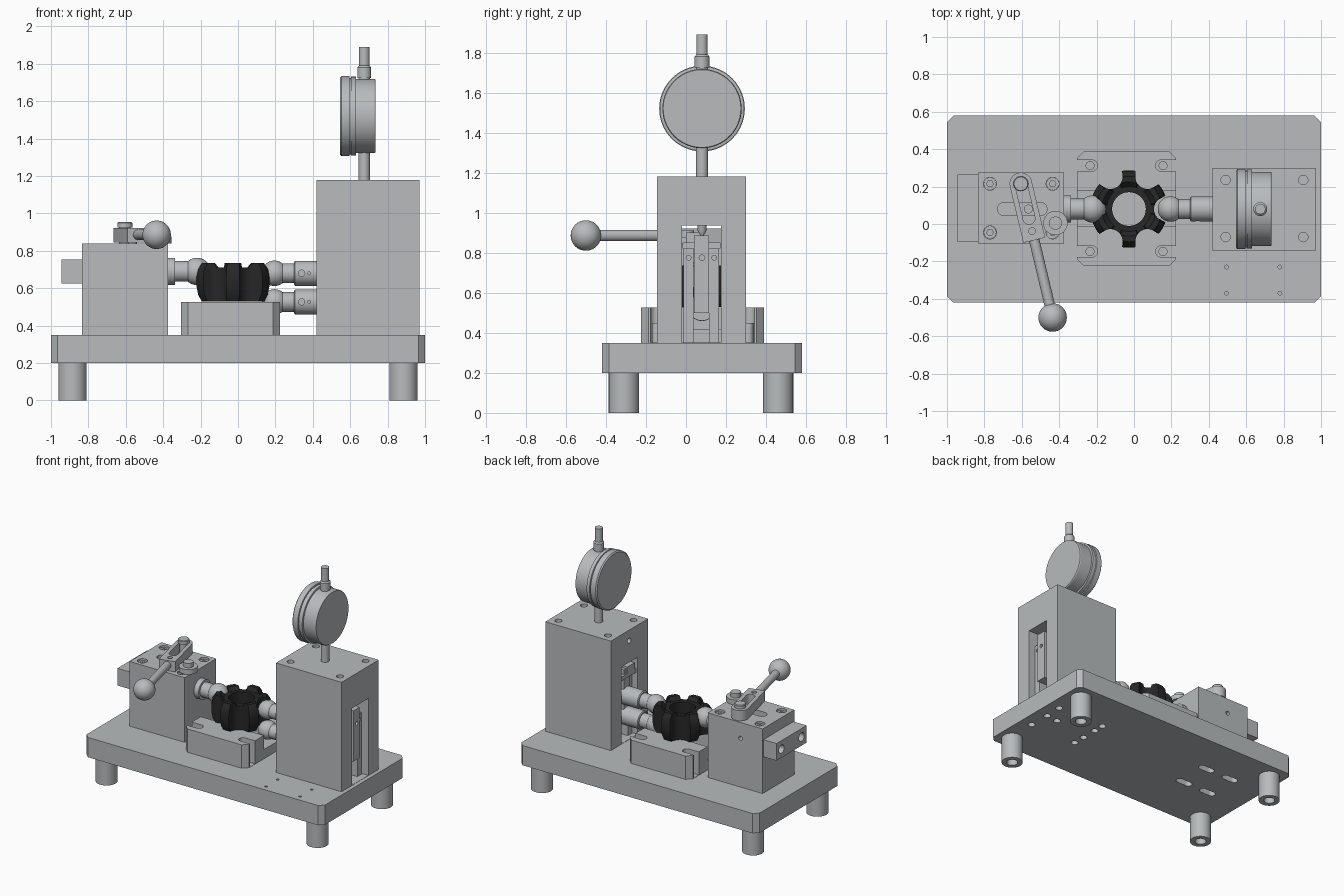
import bpy, bmesh, math
from mathutils import Vector

if "Cube" in bpy.data.objects:
    bpy.data.objects.remove(bpy.data.objects["Cube"])


def material(name, col):
    m = bpy.data.materials.new(name)
    m.use_nodes = True
    m.diffuse_color = (*col, 1)
    m.node_tree.nodes["Principled BSDF"].inputs["Base Color"].default_value = (*col, 1)
    return m


STEEL = material("steel grey", (0.48, 0.50, 0.51))
BLACK = material("black rubber", (0.02, 0.02, 0.02))
CY = 0.08          # shared centre line of the mechanism


def finish(name, bm, mat=STEEL, smooth=True):
    bmesh.ops.recalc_face_normals(bm, faces=bm.faces[:])
    me = bpy.data.meshes.new(name)
    bm.to_mesh(me)
    bm.free()
    me.materials.append(mat)
    ob = bpy.data.objects.new(name, me)
    bpy.context.collection.objects.link(ob)
    if smooth:
        shade(ob)
    return ob


def shade(ob):
    bpy.ops.object.select_all(action='DESELECT')
    ob.select_set(True)
    bpy.context.view_layer.objects.active = ob
    bpy.ops.object.shade_smooth_by_angle(angle=math.radians(32))


def prism(name, pts, z0, z1):
    """Vertical extrusion of an xy outline."""
    bm = bmesh.new()
    face = bm.faces.new([bm.verts.new((x, y, z0)) for x, y in pts])
    top = bmesh.ops.extrude_face_region(bm, geom=[face])["geom"]
    bmesh.ops.translate(bm, vec=(0, 0, z1 - z0),
                        verts=[v for v in top if isinstance(v, bmesh.types.BMVert)])
    return finish(name, bm)


def box(name, x0, x1, y0, y1, z0, z1, cut=0):
    """Box with optional chamfered upright corners."""
    c = cut
    pts = [(x0 + c, y0), (x1 - c, y0), (x1, y0 + c), (x1, y1 - c),
           (x1 - c, y1), (x0 + c, y1), (x0, y1 - c), (x0, y0 + c)]
    return prism(name, pts if c else [(x0, y0), (x1, y0), (x1, y1), (x0, y1)], z0, z1)


def stadium(name, a, b, r, z0, z1, n=14):
    """Upright slot shape between two xy points."""
    ang = math.atan2(b[1] - a[1], b[0] - a[0])
    pts = []
    for (cx, cy), start in ((b, ang - math.pi / 2), (a, ang + math.pi / 2)):
        pts += [(cx + r * math.cos(start + math.pi * i / n),
                 cy + r * math.sin(start + math.pi * i / n)) for i in range(n + 1)]
    return prism(name, pts, z0, z1)


def lathe(name, start, direction, profile, n=40):
    """Turn (distance, radius) steps about an axis, with capped ends."""
    bm = bmesh.new()
    q = Vector(direction).to_track_quat('Z', 'Y')
    rings = [[bm.verts.new(Vector(start) + q @ Vector((r * math.cos(2 * math.pi * i / n),
                                                      r * math.sin(2 * math.pi * i / n), d)))
              for i in range(n)] for d, r in profile]
    for lo, hi in zip(rings, rings[1:]):
        for i in range(n):
            j = (i + 1) % n
            bm.faces.new((lo[i], lo[j], hi[j], hi[i]))
    bm.faces.new(rings[0])
    bm.faces.new(rings[-1])
    return finish(name, bm)


def rod(name, start, direction, length, r, n=32):
    return lathe(name, start, direction, [(0, r), (length, r)], n)


def ball(name, centre, r):
    bm = bmesh.new()
    bmesh.ops.create_uvsphere(bm, u_segments=32, v_segments=20, radius=r)
    bmesh.ops.translate(bm, vec=centre, verts=bm.verts[:])
    return finish(name, bm)


def carve(ob, cutters):
    for c in cutters:
        mod = ob.modifiers.new("cut", 'BOOLEAN')
        mod.operation, mod.solver, mod.object = 'DIFFERENCE', 'EXACT', c
        bpy.context.view_layer.objects.active = ob
        bpy.ops.object.modifier_apply(modifier=mod.name)
        bpy.data.objects.remove(c)
    shade(ob)


X, Y, Z = (1, 0, 0), (0, 1, 0), (0, 0, 1)


def drill(x, y, z, r, depth, axis=Z):
    return rod("hole_cutter", (x, y, z), axis, depth, r, 20)


# Base plate with screw holes and underside slots
base = box("base_plate", -1, 1, -0.42, 0.58, 0.2, 0.35, 0.035)
cuts = [drill(x, y, 0.3, 0.01, 0.1) for x in (0.495, 0.78) for y in (-0.23, -0.37)]
cuts += [drill(x, y, 0.15, 0.026, 0.13) for x in (0.5, 0.905) for y in (-0.07, 0.24)]
cuts += [drill(x, y, 0.15, 0.026, 0.13) for x, y in ((0.5, 0.03), (0.5, 0.155), (0.9, 0.1), (0.8, 0.09))]
cuts += [stadium("slot_cutter", (x - 0.04, y), (x + 0.04, y), 0.027, 0.15, 0.28)
         for x in (-0.47, -0.69) for y in (0, 0.25)]
carve(base, cuts)

# Feet
for x in (-0.885, 0.885):
    for y in (-0.31, 0.46):
        foot = rod("foot", (x, y, 0), Z, 0.2, 0.076)
        carve(foot, [drill(x, y, -0.05, 0.04, 0.15)])

# Right tower, with a tall slot running through it
tower = box("tower", 0.42, 0.97, -0.145, 0.3, 0.35, 1.18)
cuts = [box("slot_cutter", 0.3, 1.1, -0.02, 0.175, 0.352, 0.935)]
cuts += [drill(x, y, 1.08, 0.025, 0.2) for x in (0.49, 0.905) for y in (-0.07, 0.235)]
cuts += [drill(0.35, CY, 1.1, 0.02, 0.2, X)]
carve(tower, cuts)

# Levers inside the slot and the gauge tip above them
lever = box("centre_lever", 0.44, 0.94, 0.04, 0.115, 0.5, 0.885)
carve(lever, [drill(0.88, CY, 0.775, 0.014, 0.1, X)])
for y in (0.013, 0.141):
    side = box("side_lever", 0.46, 0.92, y - 0.025, y + 0.025, 0.352, 0.82)
    carve(side, [drill(0.86, y, 0.775, 0.012, 0.1, X)])
box("lever_cross_bar", 0.43, 0.52, -0.018, 0.173, 0.82, 0.85)
box("lever_stop", 0.43, 0.5, 0.0, 0.09, 0.85, 0.9)
lathe("gauge_tip", (0.675, CY, 0.885), Z, [(0, 0.008), (0.025, 0.022), (0.1, 0.022)], 20)

# Dial gauge
lathe("gauge_body", (0.545, CY, 1.52), X,
      [(0, 0.205), (0.008, 0.214), (0.05, 0.214), (0.052, 0.205), (0.058, 0.205), (0.06, 0.211),
       (0.085, 0.211), (0.087, 0.198), (0.184, 0.198), (0.19, 0.194)], 64)
rod("gauge_stem", (0.675, CY, 1.17), Z, 0.2, 0.03)
lathe("gauge_cap", (0.675, CY, 1.69), Z,
      [(0, 0.03), (0.035, 0.03), (0.035, 0.037), (0.09, 0.037), (0.1, 0.028), (0.2, 0.028)])

# Left block with guide slot and screw holes
block = box("slide_block", -0.835, -0.375, -0.105, 0.275, 0.35, 0.84)
cuts = [stadium("slot_cutter", (-0.695, CY), (-0.5, CY), 0.035, 0.76, 0.9)]
for x in (-0.77, -0.435):
    for y in (-0.045, 0.215):
        cuts += [drill(x, y, 0.8, 0.035, 0.1)]
cuts += [drill(-0.65, 0.22, 0.72, 0.016, 0.1, Y)]
carve(block, cuts)
for x in (-0.77, -0.435):
    for y in (-0.045, 0.215):
        screw = rod("block_screw", (x, y, 0.79), Z, 0.035, 0.034, 24)
        carve(screw, [rod("hex_cutter", (x, y, 0.805), Z, 0.1, 0.018, 6)])
bar = box("rear_bar", -0.945, -0.835, -0.095, 0.265, 0.625, 0.755)
carve(bar, [drill(-1, y, 0.69, 0.032, 0.12, X) for y in (-0.035, 0.205)])
rod("guide_pin", (-0.565, CY, 0.76), Z, 0.11, 0.024)

# Handle: slotted link, rod and ball knob
pivot, knob = Vector((-0.605, 0.215)), Vector((-0.435, -0.5))
along = (knob - pivot).normalized()
side = Vector((-along.y, along.x)) * 0.06
turn = math.atan2(side.y, side.x)
end = pivot + along * 0.31
outline = [pivot + Vector((math.cos(turn + math.pi * i / 16), math.sin(turn + math.pi * i / 16))) * 0.06
           for i in range(17)] + [end - side, end + side]
link = prism("handle_link", [tuple(p) for p in outline], 0.845, 0.922)
tip = pivot + along * 0.26
carve(link, [stadium("slot_cutter", pivot, pivot + along * 0.19, 0.032, 0.8, 1.0),
             drill(tip.x, tip.y, 0.9, 0.018, 0.1)])
lathe("pivot_bolt", (*pivot, 0.83), Z, [(0, 0.03), (0.095, 0.03), (0.095, 0.04), (0.118, 0.04), (0.123, 0.036)])
rod("handle_rod", (*(pivot + along * 0.3), 0.886), (*along, 0), 0.38, 0.028)
ball("handle_ball", (*knob, 0.886), 0.076)
lathe("stop_knob", (-0.42, 0.005, 0.84), Z, [(0, 0.065), (0.037, 0.065), (0.037, 0.035), (0.07, 0.035)])

# Ball-ended arms
lathe("left_arm", (-0.376, CY, 0.69), X, [(0, 0.073), (0.04, 0.073), (0.04, 0.055), (0.13, 0.055)])
ball("left_arm_ball", (-0.22, CY, 0.69), 0.073)
for label, z in (("upper", 0.68), ("lower", 0.527)):
    arm = lathe(label + "_right_arm", (0.5, CY, z), (-1, 0, 0),
                [(0, 0.067), (0.195, 0.067), (0.2, 0.06), (0.2, 0.053), (0.29, 0.053)])
    carve(arm, [drill(0.34, CY - 0.1, z, 0.017, 0.06, Y), drill(0.38, CY - 0.1, z, 0.008, 0.06, Y)])
    ball(label + "_right_arm_ball", (0.195, CY, z), 0.068)

# Support block with a channel and four open slots
support = box("support_block", -0.305, 0.225, -0.225, 0.39, 0.35, 0.527, 0.038)
cuts = [box("channel_cutter", -0.5, 0.5, -0.01, 0.178, 0.42, 0.6)]
for x, s in ((-0.225, -1), (0.145, 1)):
    for y in (-0.147, 0.312):
        cuts += [stadium("slot_cutter", (x, y), (x + 0.2 * s, y), 0.03, 0.352, 0.6)]
carve(support, cuts)
for x in (-0.235, 0.155):
    for y in (-0.147, 0.312):
        rod("support_screw", (x, y, 0.35), Z, 0.1, 0.024, 24)


# Ring with six ball grooves
def ring_radius(angle, limit):
    step = math.pi / 3
    off = (angle + step / 2) % step - step / 2
    reach, groove = 0.2, 0.066
    across = reach * math.sin(off)
    if abs(across) < groove:
        return min(limit, reach * math.cos(off) - math.sqrt(groove ** 2 - across ** 2))
    return limit


bm = bmesh.new()
count = 144
levels = [(0.53, 0.09), (0.53, 0.178), (0.565, 0.198), (0.61, 0.207), (0.66, 0.207), (0.7, 0.2),
          (0.715, 0.19), (0.736, 0.175), (0.736, 0.145), (0.712, 0.12), (0.712, 0.09)]
rings = []
for z, r in levels:
    ring = []
    for i in range(count):
        a = 2 * math.pi * i / count
        rr = ring_radius(a, r)
        ring.append(bm.verts.new((-0.027 + rr * math.cos(a), CY + rr * math.sin(a),
                                  min(z, 0.712) if rr < 0.145 else z)))
    rings.append(ring)
for lo, hi in zip(rings, rings[1:] + rings[:1]):
    for i in range(count):
        j = (i + 1) % count
        bm.faces.new((lo[i], lo[j], hi[j], hi[i]))
finish("grooved_ring", bm, BLACK)
